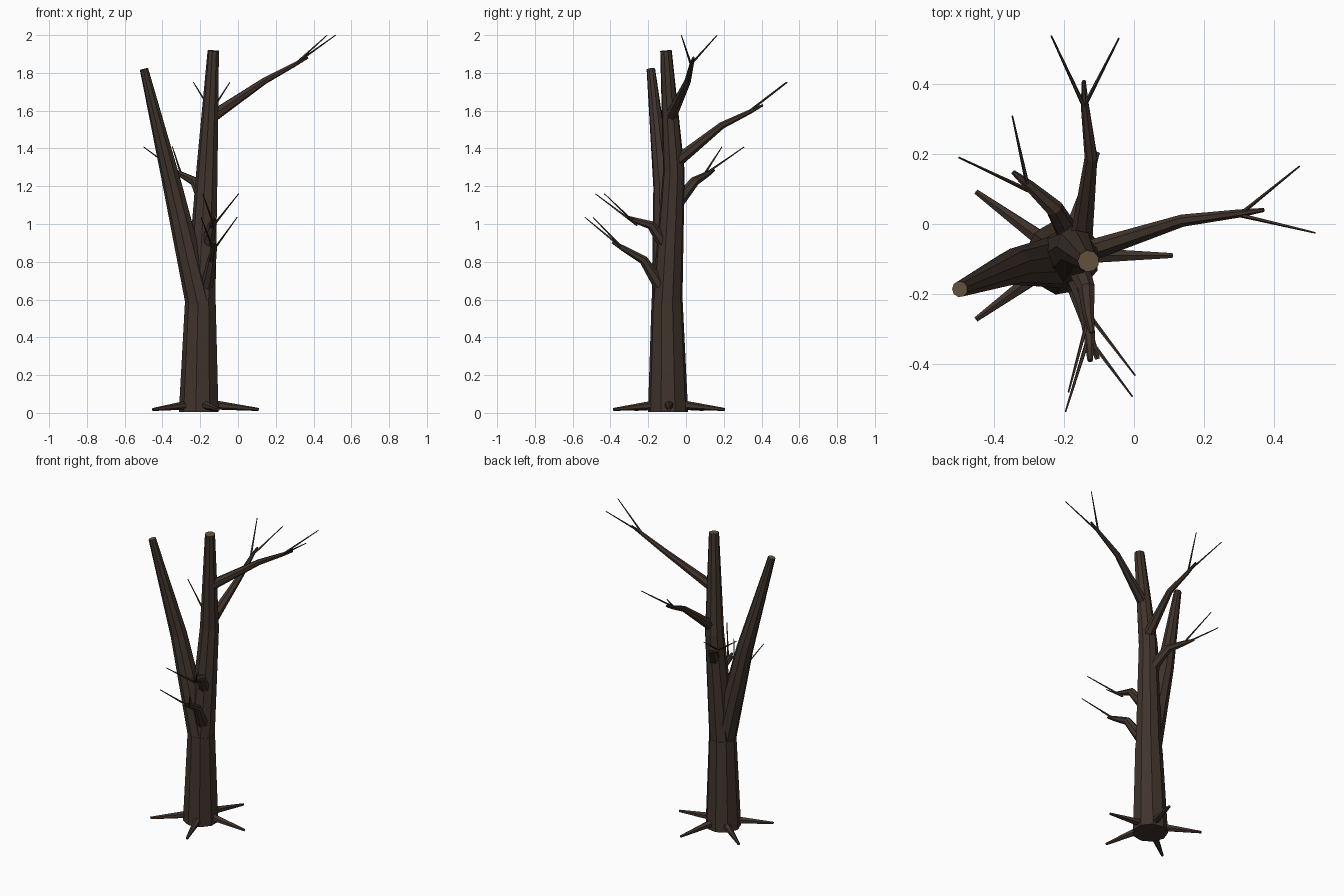
import bpy, bmesh, math
from mathutils import Vector


def material(name, rgb):
    m = bpy.data.materials.new(name)
    m.diffuse_color = (*rgb, 1)
    return m


BARK = material("dark bark", (0.052, 0.034, 0.025))
WOOD = material("cut wood", (0.135, 0.088, 0.050))


def tube(name, points, sides, cut_end=False, up_start=False):
    """Faceted tapering tube through (x, y, z, radius) points, capped at both ends."""
    bm = bmesh.new()
    pos = [Vector(p[:3]) for p in points]
    rings = []
    side = None
    for i, p in enumerate(pos):
        t = (pos[min(i + 1, len(pos) - 1)] - pos[max(i - 1, 0)]).normalized()
        if i == 0 and up_start:
            t = Vector((0, 0, 1))
        if side is None:
            side = Vector((1, 0, 0)) if abs(t.x) < 0.8 else Vector((0, 1, 0))
        side = (side - t * side.dot(t)).normalized()
        other = t.cross(side)
        ring = []
        for k in range(sides):
            a = 2 * math.pi * (k + 0.5) / sides
            ring.append(bm.verts.new(p + (side * math.cos(a) + other * math.sin(a)) * points[i][3]))
        rings.append(ring)
    for a, b in zip(rings, rings[1:]):
        for k in range(sides):
            n = (k + 1) % sides
            bm.faces.new((a[k], a[n], b[n], b[k]))
    bm.faces.new(rings[0][::-1])
    top = bm.faces.new(rings[-1])
    if cut_end:
        top.material_index = 1
    bmesh.ops.recalc_face_normals(bm, faces=bm.faces)
    me = bpy.data.meshes.new(name)
    bm.to_mesh(me)
    bm.free()
    me.materials.append(BARK)
    me.materials.append(WOOD)
    ob = bpy.data.objects.new(name, me)
    bpy.context.collection.objects.link(ob)
    return ob


# Trunk and its two leaders with sawn tops
tube("trunk", [(-0.205, -0.095, 0.005, 0.108), (-0.197, -0.1, 0.585, 0.084)], 9, up_start=True)
tube("main_leader", [(-0.197, -0.1, 0.575, 0.082), (-0.163, -0.064, 1.28, 0.058),
                     (-0.13, -0.106, 1.918, 0.031)], 9, cut_end=True, up_start=True)
tube("side_leader", [(-0.2, -0.105, 0.575, 0.078), (-0.345, -0.122, 1.2, 0.052),
                     (-0.497, -0.186, 1.82, 0.023)], 9, cut_end=True, up_start=True)

# Branches, each with the two twigs springing from near its end
branches = {
    "upper_right_branch": ([(-0.135, -0.08, 1.57, 0.032), (0.14, 0.01, 1.758, 0.018),
                            (0.3, 0.03, 1.845, 0.012), (0.37, 0.04, 1.882, 0.006)],
                           (0.3, 0.026, 1.845), [(0.472, 0.165, 2.0), (0.517, -0.025, 2.0)]),
    "upper_back_branch": ([(-0.15, -0.05, 1.33, 0.034), (-0.122, 0.19, 1.522, 0.019),
                           (-0.14, 0.34, 1.595, 0.012), (-0.143, 0.408, 1.63, 0.006)],
                          (-0.142, 0.335, 1.597), [(-0.236, 0.537, 1.75), (-0.043, 0.53, 1.75)]),
    "lower_back_branch": ([(-0.18, -0.04, 1.12, 0.035), (-0.228, 0.045, 1.225, 0.026),
                           (-0.3, 0.11, 1.262, 0.016), (-0.345, 0.148, 1.285, 0.007)],
                          (-0.3, 0.095, 1.26), [(-0.5, 0.19, 1.408), (-0.347, 0.308, 1.408)]),
    "upper_front_branch": ([(-0.162, -0.12, 0.9, 0.034), (-0.135, -0.185, 0.995, 0.025),
                            (-0.13, -0.255, 1.015, 0.017), (-0.12, -0.31, 1.037, 0.008)],
                           (-0.128, -0.26, 0.995), [(0.003, -0.432, 1.16), (-0.187, -0.48, 1.16)]),
    "lower_front_branch": ([(-0.163, -0.14, 0.675, 0.035), (-0.138, -0.225, 0.81, 0.025),
                            (-0.126, -0.33, 0.87, 0.016), (-0.125, -0.39, 0.905, 0.008)],
                           (-0.13, -0.325, 0.862), [(-0.005, -0.492, 1.035), (-0.195, -0.535, 1.035)]),
}
for name, (path, fork, tips) in branches.items():
    tube(name, path, 7)
    for i, tip in enumerate(tips):
        tube(f"{name}_twig_{i + 1}", [(*fork, 0.0065), (*tip, 0.0025)], 5)

# Five surface roots spread evenly around the foot
for i in range(5):
    a = 2 * math.pi * i / 5
    c, s = math.cos(a), math.sin(a)
    tube(f"root_{i + 1}", [(-0.2 + 0.07 * c, -0.09 + 0.07 * s, 0.043, 0.025),
                           (-0.2 + 0.31 * c, -0.09 + 0.31 * s, 0.018, 0.008)], 6)
